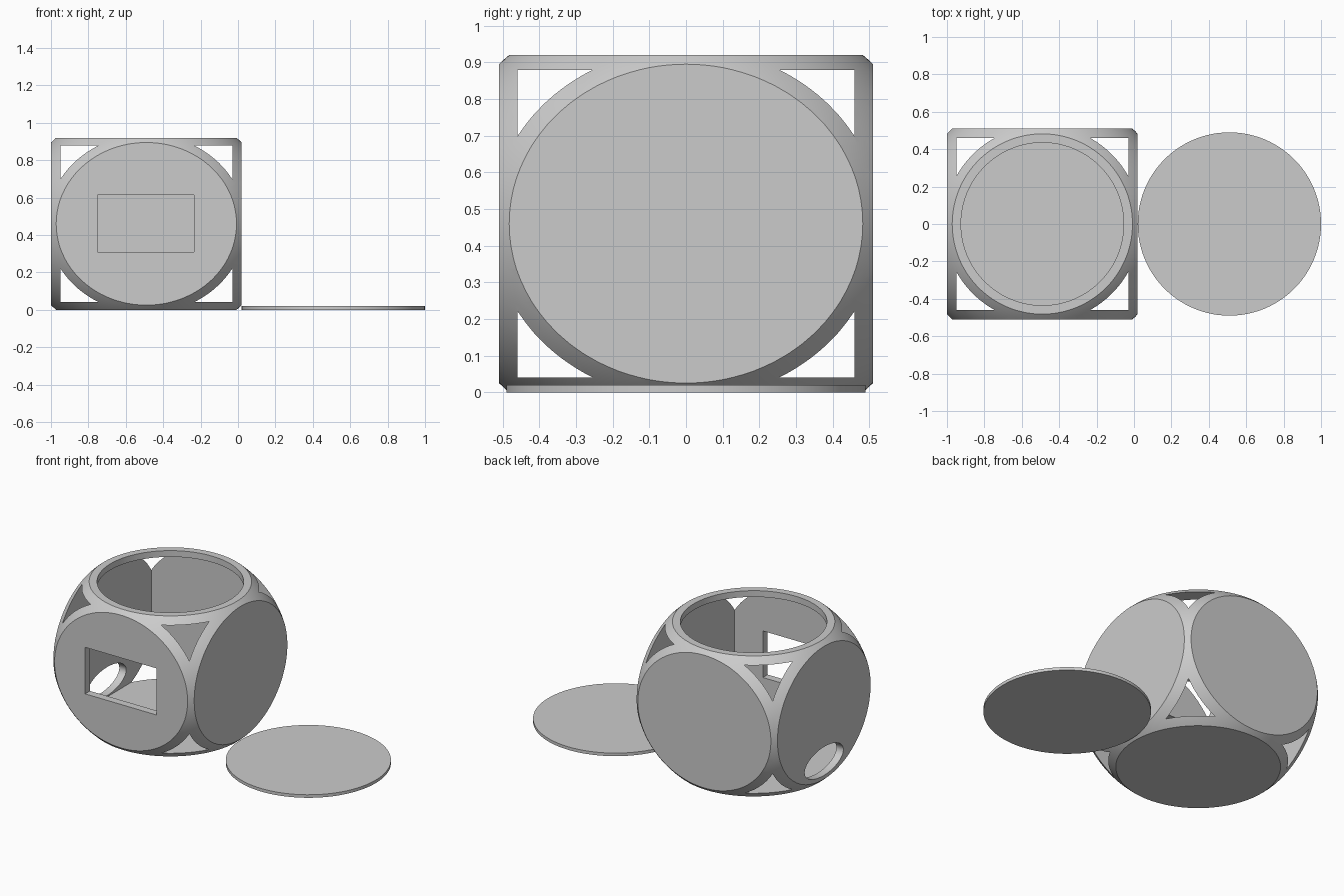
import bpy
from math import pi

start = bpy.data.objects.get("Cube")
if start:
    bpy.data.objects.remove(start, do_unlink=True)

grey = bpy.data.materials.new("plain_grey")
grey.use_nodes = True
grey.diffuse_color = (0.6, 0.6, 0.6, 1)
grey.node_tree.nodes["Principled BSDF"].inputs["Base Color"].default_value = (0.6, 0.6, 0.6, 1)

CENTRE = (-0.49, 0, 0.46)


def finish(name, scale):
    """Name and size the new primitive, and give it the grey material."""
    ob = bpy.context.object
    ob.name = name
    ob.scale = scale
    ob.data.materials.append(grey)
    return ob


def box(name, loc, half):
    bpy.ops.mesh.primitive_cube_add(size=2, location=loc)
    return finish(name, half)


def cylinder(name, loc, scale, rot=(0, 0, 0)):
    bpy.ops.mesh.primitive_cylinder_add(vertices=96, radius=1, depth=2, location=loc, rotation=rot)
    return finish(name, scale)


def cut(target, tool, operation="DIFFERENCE"):
    """Apply a boolean and delete the tool."""
    bpy.context.view_layer.update()
    mod = target.modifiers.new("cut", "BOOLEAN")
    mod.object = tool
    mod.operation = operation
    mod.solver = "EXACT"
    bpy.context.view_layer.objects.active = target
    bpy.ops.object.modifier_apply(modifier=mod.name)
    bpy.data.objects.remove(tool, do_unlink=True)


def smooth(ob):
    bpy.ops.object.select_all(action="DESELECT")
    ob.select_set(True)
    bpy.context.view_layer.objects.active = ob
    bpy.ops.object.shade_smooth_by_angle(angle=pi / 6)


# Shell: block rounded by a flattened ball
shell = box("shell", CENTRE, (0.51, 0.51, 0.46))
bpy.ops.mesh.primitive_uv_sphere_add(segments=128, ring_count=64, radius=1, location=CENTRE)
cut(shell, finish("ball_cutter", (0.702, 0.702, 0.633)), "INTERSECT")

# Box-shaped cavity, whose corners break through as triangular openings
cut(shell, box("cavity_cutter", CENTRE, (0.46, 0.46, 0.419)))

# Round top mouth, front window and oval side hole
cut(shell, cylinder("mouth_cutter", (-0.49, 0, 0.92), (0.435, 0.435, 0.1)))
cut(shell, box("window_cutter", (-0.4925, -0.5, 0.4625), (0.2575, 0.1, 0.1525)))
cut(shell, cylinder("side_hole_cutter", (-1, 0, 0.143), (0.093, 0.2, 0.1), (0, pi / 2, 0)))
smooth(shell)

# Loose lid lying beside the shell
lid = cylinder("lid", (0.51, 0, 0.01), (0.49, 0.49, 0.01))
smooth(lid)
